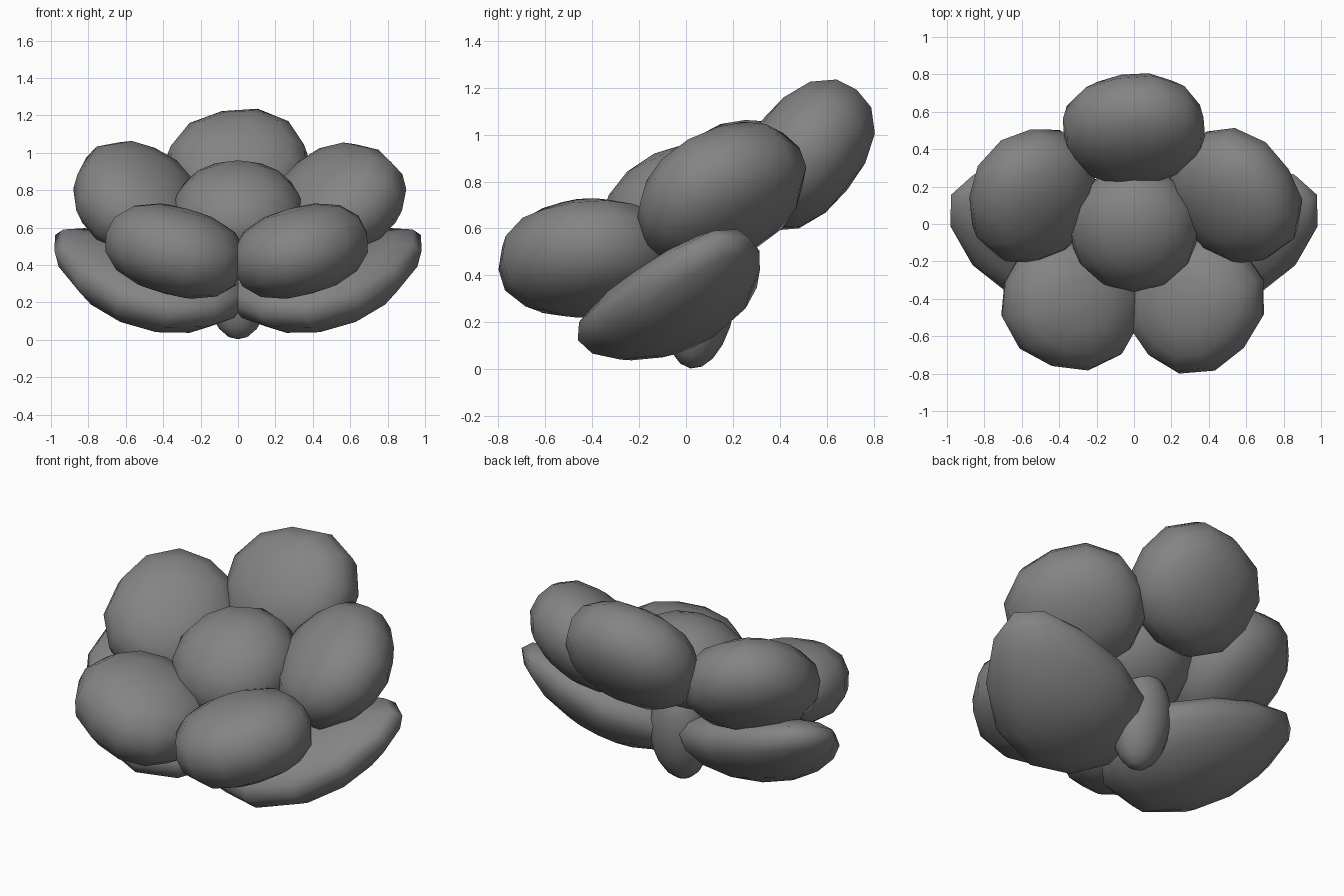
import bpy, bmesh
from math import radians
from mathutils import Matrix, Vector

if "Cube" in bpy.data.objects:
    bpy.data.objects.remove(bpy.data.objects["Cube"])

T = Matrix.Translation
grey = bpy.data.materials.new("dark_grey")
grey.diffuse_color = (0.23, 0.23, 0.23, 1)
grey.use_nodes = True
grey.node_tree.nodes["Principled BSDF"].inputs["Base Color"].default_value = grey.diffuse_color


def rot(deg, axis):
    return Matrix.Rotation(radians(deg), 4, axis)


def blob(name, matrix, size, seg=12, rings=8, shape=None):
    """Smooth low-poly ellipsoid, optionally reshaped before placing."""
    bm = bmesh.new()
    bmesh.ops.create_uvsphere(bm, u_segments=seg, v_segments=rings, radius=1)
    for v in bm.verts:
        p = shape(v.co.copy()) if shape else v.co
        v.co = matrix @ Vector((p.x * size[0], p.y * size[1], p.z * size[2]))
    for f in bm.faces:
        f.smooth = True
    me = bpy.data.meshes.new(name)
    bm.to_mesh(me)
    bm.free()
    me.materials.append(grey)
    ob = bpy.data.objects.new(name, me)
    bpy.context.collection.objects.link(ob)
    return ob


# Petals: slightly boxy ellipsoids
def petal_shape(p):
    e = 2.3
    return p / (abs(p.x) ** e + abs(p.y) ** e + abs(p.z) ** e) ** (1 / e)


# Flower head plane, tilted to face forward
head = T((0, -0.01, 0.675)) @ rot(25.3, 'X')

# Five cupped petals around the centre
for k in range(5):
    blob(f"petal_{k + 1}",
         head @ rot(72 * k, 'Z') @ T((0, 0.568, -0.005)) @ rot(26, 'X') @ rot(15, 'Z'),
         (0.385, 0.352, 0.235), shape=petal_shape)

# Flower centre
blob("flower_centre", head @ T((0, -0.01, 0.01)), (0.355, 0.355, 0.265))

# Short stem
blob("stem", T((0, 0.06, 0.29)) @ rot(-8, 'X'), (0.17, 0.15, 0.29), 16, 10)


# Two leaves: tapered to a swept-back tip and curled upward
def leaf_shape(p):
    taper = 1 - 0.22 * max(p.x, -0.4)
    y = p.y * taper + 0.16 * max(p.x, 0) ** 2
    return Vector((p.x, y, p.z * (1 - 0.1 * p.x) + 0.48 * p.x ** 2 + 0.15 * p.y ** 2))


leaf = T((0.5, -0.035, 0.283)) @ rot(18, 'Z') @ rot(-18, 'Y') @ rot(18, 'X')
right = blob("leaf_right", leaf, (0.575, 0.395, 0.185), shape=leaf_shape)

# Mirrored leaf
left_mesh = right.data.copy()
left_mesh.transform(Matrix.Scale(-1, 4, (1, 0, 0)))
left_mesh.flip_normals()
left = bpy.data.objects.new("leaf_left", left_mesh)
bpy.context.collection.objects.link(left)
